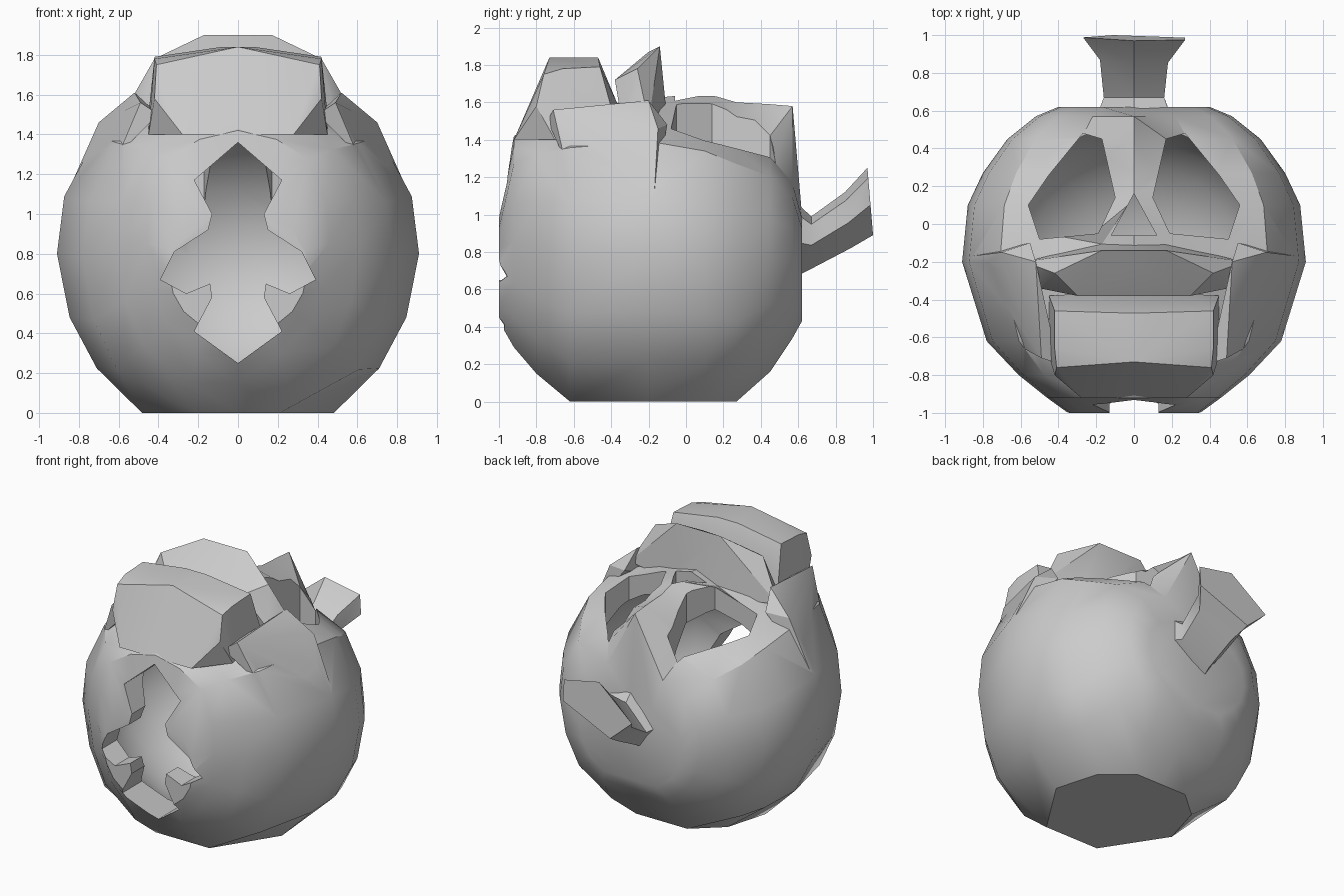
import bpy, bmesh, math
from mathutils import Matrix

cube = bpy.data.objects.get("Cube")
if cube:
    bpy.data.objects.remove(cube, do_unlink=True)

grey = bpy.data.materials.new("plain grey")
grey.use_nodes = True
grey.diffuse_color = (0.6, 0.6, 0.6, 1)
grey.node_tree.nodes["Principled BSDF"].inputs["Base Color"].default_value = (0.6, 0.6, 0.6, 1)


def make(name, bm):
    bmesh.ops.recalc_face_normals(bm, faces=bm.faces)
    mesh = bpy.data.meshes.new(name)
    bm.to_mesh(mesh)
    bm.free()
    mesh.materials.append(grey)
    ob = bpy.data.objects.new(name, mesh)
    bpy.context.collection.objects.link(ob)
    return ob


def loft(name, rings):
    bm = bmesh.new()
    loops = [[bm.verts.new(p) for p in ring] for ring in rings]
    n = len(loops[0])
    for a, b in zip(loops, loops[1:]):
        for i in range(n):
            j = (i + 1) % n
            bm.faces.new((a[i], a[j], b[j], b[i]))
    bm.faces.new(loops[0])
    bm.faces.new(loops[-1])
    return make(name, bm)


def hull(name, points, sides=(1, -1)):
    bm = bmesh.new()
    for point in {(s * x, y, z) for x, y, z in points for s in sides}:
        bm.verts.new(point)
    bmesh.ops.convex_hull(bm, input=bm.verts)
    junk = [v for v in bm.verts if not v.link_faces]
    bmesh.ops.delete(bm, geom=junk, context='VERTS')
    return make(name, bm)


def combine(target, tool, operation):
    mod = target.modifiers.new(operation, 'BOOLEAN')
    mod.operation, mod.object, mod.solver = operation, tool, 'EXACT'
    bpy.context.view_layer.objects.active = target
    bpy.ops.object.modifier_apply(modifier=mod.name)
    bpy.data.objects.remove(tool, do_unlink=True)


# Cross-section above the flat underside: width and height fractions
SECTION = [(.78, .14), (.93, .3), (1, .5), (.96, .68), (.78, .87), (.42, .96)]
# y, half width, flat underside fraction, bottom, top, central ridge
BODY = [(-1, .35, .5, .43, 1, 1), (-.92, .46, .45, .29, 1.42, 1.42),
        (-.8, .61, .4, .15, 1.5, 1.5), (-.62, .78, .27, 0, 1.56, 1.56),
        (-.2, .91, .53, 0, 1.6, 1.62), (.1, .88, .45, 0, 1.54, 1.65),
        (.27, .8, .25, 0, 1.46, 1.6), (.45, .67, .4, .16, 1.36, 1.59),
        (.57, .52, .5, .34, 1.2, 1.58), (.62, .4, .5, .43, 1, 1)]


def section(y, w, flat, low, high, ridge):
    half = [(u * w, y, low + v * (high - low)) for u, v in [(0, 0), (flat, 0)] + SECTION]
    half.append((0, y, ridge))
    return half + [(-x, py, z) for x, py, z in half[-2:0:-1]]


body = loft("hollow_shell", [section(*r) for r in BODY])

# Raised lower lip, sloping upper lip and cheek ridges
combine(body, hull("lower_lip", [
    (.42, -.46, 1.79), (.42, -.66, 1.78), (0, -.73, 1.84), (.08, -.47, 1.84), (.41, -.76, 1.75),
    (.42, -.8, 1.58), (0, -.81, 1.62), (.28, -.92, 1.4), (.45, -.7, 1.4), (.45, -.38, 1.5),
    (.3, -.37, 1.6)]), 'UNION')
combine(body, hull("upper_lip", [
    (.17, -.14, 1.9), (0, -.2, 1.87), (.3, -.38, 1.72), (.42, -.26, 1.78),
    (.58, -.2, 1.5), (.5, -.34, 1.48), (.17, -.1, 1.5)]), 'UNION')
for side in (-1, 1):
    combine(body, hull("cheek", [
        (.86, -.17, 1.1), (.7, -.15, 1.46), (.52, -.2, 1.61), (.55, -.1, 1.48), (.67, -.25, 1.47),
        (.49, -.71, 1.56), (.4, -.74, 1.5), (.5, -.3, 1.4), (.6, -.65, 1.3)], [side]), 'UNION')

# Rounded inner cavity
bm = bmesh.new()
bmesh.ops.create_uvsphere(bm, u_segments=20, v_segments=12, radius=1,
                          matrix=Matrix.Translation((0, -.19, .78)) @ Matrix.Diagonal((.8, .72, .68, 1)))
combine(body, make("cavity", bm), 'DIFFERENCE')

# Eyes and nose cut through the upper wall
EYE = [(.56, .1), (.45, .26), (.27, .48), (.17, .45), (.1, .14), (.19, -.05), (.5, -.08)]
NOSE = [(0, .16), (.12, -.06), (-.12, -.06)]


def cut_down(outline):
    combine(body, loft("opening", [[(x, y, z) for x, y in outline] for z in (.9, 2.1)]), 'DIFFERENCE')


cut_down(EYE)
cut_down([(-x, y) for x, y in EYE])
cut_down(NOSE)

# Ornate opening in the front wall
HOLE = [(0, 1.36), (.22, 1.17), (.13, 1), (.15, .92), (.32, .81), (.39, .67), (.26, .6),
        (.14, .65), (.13, .58), (.22, .41), (0, .25)]
hole = HOLE + [(-x, z) for x, z in HOLE[-2:0:-1]]
combine(body, loft("front_opening", [[(x, y, z) for x, z in hole] for y in (-1.2, -.5)]), 'DIFFERENCE')

# Flared five-sided stem; each section as half width, low (y, z), high (y, z)
STEM = [(.2, (.57, .66), (.55, 1.1)), (.16, (.67, .71), (.67, .99)),
        (.18, (.88, .82), (.85, 1.12)), (.27, (1, .89), (.97, 1.25))]
rings = []
for w, low, high in STEM:
    ring = []
    for u, t in ((-.4, 0), (1, .45), (1, .85), (0, 1), (-1, .4)):
        ring.append((u * w, low[0] + t * (high[0] - low[0]), low[1] + t * (high[1] - low[1])))
    rings.append(ring)
stem = loft("stem", rings)

# Soft shading with sharp rims on the shell
bpy.ops.object.select_all(action='DESELECT')
for ob in (body, stem):
    ob.select_set(True)
bpy.context.view_layer.objects.active = body
bpy.ops.object.shade_smooth_by_angle(angle=math.radians(30))
